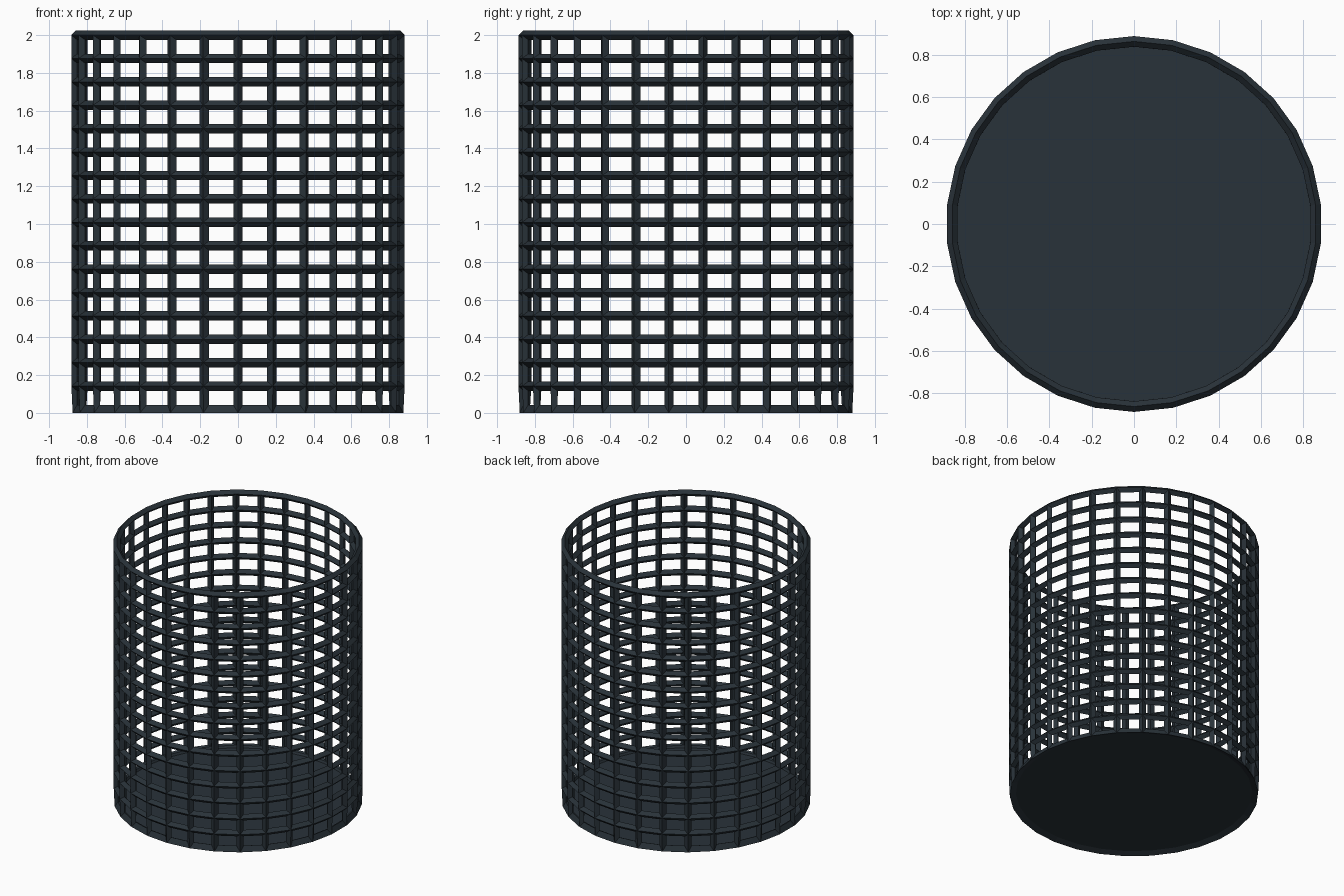
import bpy, bmesh
from math import sin, cos, tau

if "Cube" in bpy.data.objects:
    bpy.data.objects.remove(bpy.data.objects["Cube"])

SIDES, ROWS = 30, 16
RADIUS, BASE_Z, TOP_Z = 0.862, 0.0177, 2.0

mat = bpy.data.materials.new("dark_metal")
mat.diffuse_color = (0.022, 0.032, 0.041, 1)
mat.use_nodes = True
mat.node_tree.nodes["Principled BSDF"].inputs["Base Color"].default_value = mat.diffuse_color


def ring(bm, z):
    # first corner sits on the +y axis
    return [bm.verts.new((RADIUS * sin(-tau * i / SIDES), RADIUS * cos(tau * i / SIDES), z))
            for i in range(SIDES)]


def finish(bm, name):
    bmesh.ops.recalc_face_normals(bm, faces=bm.faces)
    mesh = bpy.data.meshes.new(name)
    bm.to_mesh(mesh)
    bm.free()
    mesh.materials.append(mat)
    obj = bpy.data.objects.new(name, mesh)
    bpy.context.collection.objects.link(obj)
    return obj


# mesh wall: open-topped gridded cylinder turned into bars
bm = bmesh.new()
rings = [ring(bm, BASE_Z + (TOP_Z - BASE_Z) * r / ROWS) for r in range(ROWS + 1)]
for low, high in zip(rings, rings[1:]):
    for i in range(SIDES):
        j = (i + 1) % SIDES
        bm.faces.new((low[i], low[j], high[j], high[i]))
bm.faces.new(rings[0][::-1])
wall = finish(bm, "mesh_wall")
wire = wall.modifiers.new("bars", 'WIREFRAME')
wire.thickness = 0.05
wire.use_boundary = True
wire.use_even_offset = True

# solid base plate
bm = bmesh.new()
bm.faces.new(ring(bm, BASE_Z))
finish(bm, "base_plate")
